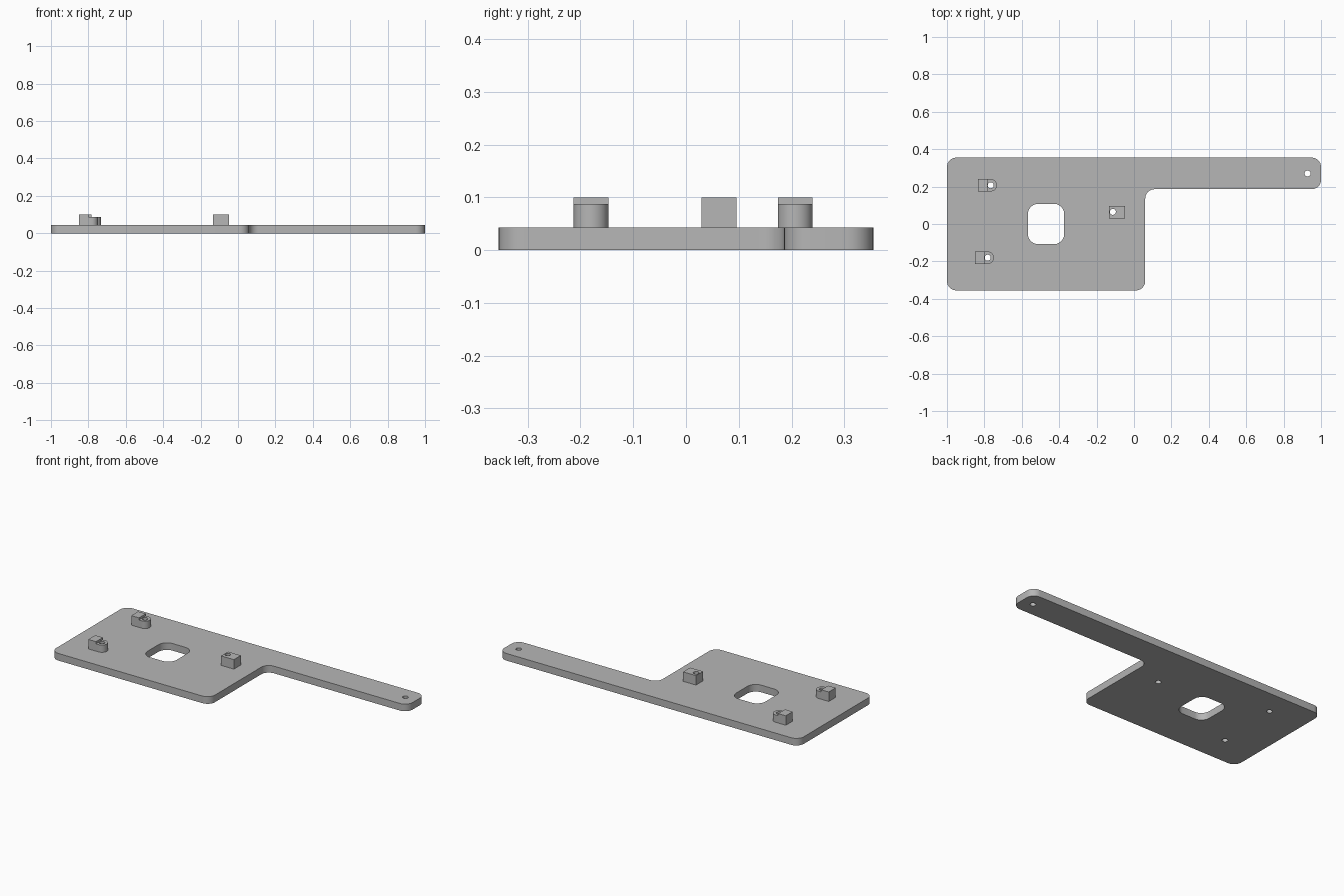
import bpy
import bmesh
from math import sin, cos, pi, radians
from mathutils import Vector

if "Cube" in bpy.data.objects:
    bpy.data.objects.remove(bpy.data.objects["Cube"], do_unlink=True)

grey = bpy.data.materials.new("plain grey")
grey.use_nodes = True
grey.diffuse_color = (0.47, 0.47, 0.47, 1)
grey.node_tree.nodes["Principled BSDF"].inputs["Base Color"].default_value = grey.diffuse_color

PLATE_TOP, LOW_TOP, POST_TOP = 0.043, 0.087, 0.1
HOLE_R, POST_R = 0.016, 0.033


def arc(x, y, r, start, end, steps):
    angles = [start + (end - start) * i / steps for i in range(steps + 1)]
    return [(x + r * cos(a), y + r * sin(a)) for a in angles]


def hole(x, y):
    return arc(x, y, HOLE_R, 0, 2 * pi, 24)[:-1]


def rect(x0, x1, y0, y1):
    return [(x0, y0), (x1, y0), (x1, y1), (x0, y1)]


def rounded(corners, r, steps=8):
    """Round every right-angled corner, inner or outer."""
    points = []
    for i, corner in enumerate(corners):
        p = Vector(corner)
        a = (Vector(corners[i - 1]) - p).normalized()
        b = (Vector(corners[(i + 1) % len(corners)]) - p).normalized()
        for k in range(steps + 1):
            t = k / steps * pi / 2
            points.append(tuple(p + r * (a * (1 - sin(t)) + b * (1 - cos(t)))))
    return points


def slab(name, loops, z0, z1):
    """Fill an outline with holes and extrude it upwards."""
    bm = bmesh.new()
    for loop in loops:
        verts = [bm.verts.new((x, y, z0)) for x, y in loop]
        for i, v in enumerate(verts):
            bm.edges.new((verts[i - 1], v))
    bmesh.ops.triangle_fill(bm, use_beauty=True, edges=bm.edges[:])
    ext = bmesh.ops.extrude_face_region(bm, geom=bm.faces[:], use_keep_orig=True)
    top = [g for g in ext["geom"] if isinstance(g, bmesh.types.BMVert)]
    bmesh.ops.translate(bm, verts=top, vec=(0, 0, z1 - z0))
    bmesh.ops.recalc_face_normals(bm, faces=bm.faces[:])
    mesh = bpy.data.meshes.new(name)
    bm.to_mesh(mesh)
    bm.free()
    mesh.materials.append(grey)
    obj = bpy.data.objects.new(name, mesh)
    bpy.context.collection.objects.link(obj)
    bpy.ops.object.select_all(action="DESELECT")
    obj.select_set(True)
    bpy.context.view_layer.objects.active = obj
    bpy.ops.object.shade_smooth_by_angle(angle=radians(30))


# Hole centres
stepped = {"back": (-0.766, 0.207), "front": (-0.782, -0.18)}
square_hole = (-0.113, 0.065)
arm_hole = (0.928, 0.27)

# Base plate with arm, window and screw holes
outline = [(-1, -0.355), (0.06, -0.355), (0.06, 0.186), (1, 0.186), (1, 0.355), (-1, 0.355)]
holes = [hole(*c) for c in (*stepped.values(), square_hole, arm_hole)]
window = rounded(rect(-0.567, -0.373, -0.108, 0.108), 0.055)
slab("base_plate", [rounded(outline, 0.05), window] + holes, 0, PLATE_TOP)

# Stepped posts: tall block beside a lower rounded boss
for side, (x, y) in stepped.items():
    edge = x - HOLE_R - 0.001
    block = rect(x - 0.068, edge, y - POST_R, y + POST_R)
    slab(side + "_post_block", [block], PLATE_TOP, POST_TOP)
    boss = [(edge, y - POST_R)] + arc(x, y, POST_R, -pi / 2, pi / 2, 20) + [(edge, y + POST_R)]
    slab(side + "_post_boss", [boss, hole(x, y)], PLATE_TOP, LOW_TOP)

# Square post near the arm
slab("square_post", [rect(-0.134, -0.048, 0.029, 0.096), hole(*square_hole)], PLATE_TOP, POST_TOP)
